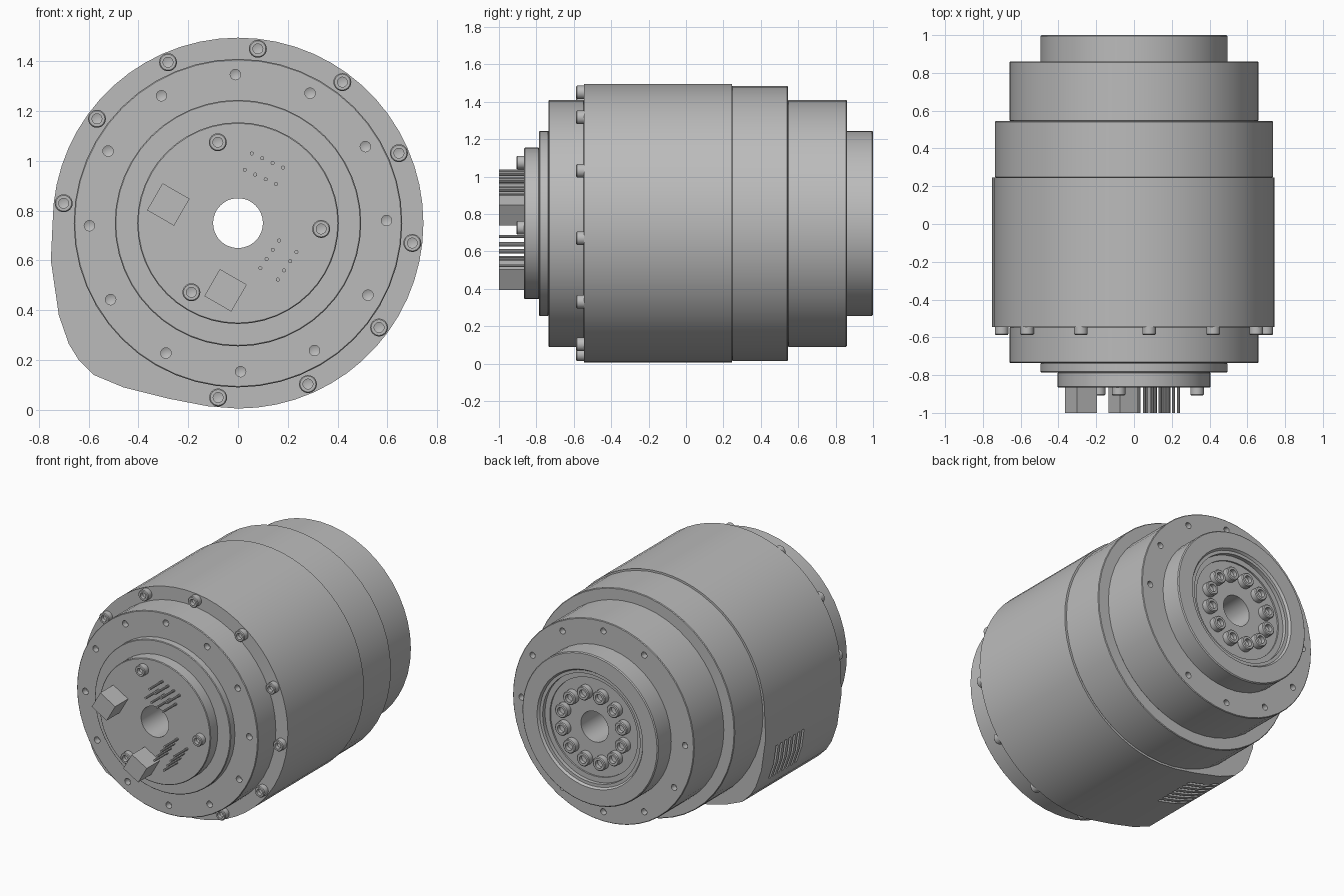
import bpy, bmesh
from math import sin, cos, pi, radians
from mathutils import Matrix, Vector

if "Cube" in bpy.data.objects:
    bpy.data.objects.remove(bpy.data.objects["Cube"])

AXIS_Z, BORE = 0.75, 0.1

grey = bpy.data.materials.new("machined_grey")
grey.use_nodes = True
grey.diffuse_color = (0.5, 0.5, 0.5, 1)
grey.node_tree.nodes["Principled BSDF"].inputs["Base Color"].default_value = (0.5, 0.5, 0.5, 1)


def finish(bm, name):
    bmesh.ops.recalc_face_normals(bm, faces=bm.faces)
    mesh = bpy.data.meshes.new(name)
    bm.to_mesh(mesh)
    bm.free()
    ob = bpy.data.objects.new(name, mesh)
    bpy.context.collection.objects.link(ob)
    mesh.materials.append(grey)
    return ob


def add_lathe(bm, profile, centre, seg, closed=False):
    """Spin (radius, y) points about a line parallel to y."""
    x, z = centre
    vs = [bm.verts.new((x + r, y, z)) for r, y in profile]
    pairs = list(zip(vs, vs[1:])) + ([(vs[-1], vs[0])] if closed else [])
    es = [bm.edges.new(p) for p in pairs]
    bmesh.ops.spin(bm, geom=vs + es, cent=(x, 0, z), axis=(0, 1, 0),
                   angle=2 * pi, steps=seg, use_merge=True)
    bmesh.ops.remove_doubles(bm, verts=bm.verts, dist=1e-5)


def lathe(name, profile, seg=48):
    bm = bmesh.new()
    add_lathe(bm, profile, (0, AXIS_Z), seg, True)
    return finish(bm, name)


def tube(name, r, y0, y1, c=0.004):
    return lathe(name, [(BORE, y0), (r - c, y0), (r, y0 + c), (r, y1 - c), (r - c, y1), (BORE, y1)])


def add_box(bm, centre, size, tilt):
    m = Matrix.Translation(centre) @ Matrix.Rotation(radians(tilt), 4, 'Y')
    bmesh.ops.create_cube(bm, size=1, matrix=m @ Matrix.Diagonal((*size, 1)))


def ring(radius, angles):
    return [(radius * cos(radians(a)), AXIS_Z + radius * sin(radians(a))) for a in angles]


def cut(ob, bm):
    """Subtract the bmesh from the object."""
    cutter = finish(bm, "cutter")
    cutter.hide_render = True
    mod = ob.modifiers.new("cut", 'BOOLEAN')
    mod.operation, mod.solver, mod.object = 'DIFFERENCE', 'EXACT', cutter
    bpy.context.view_layer.objects.active = ob
    bpy.ops.object.modifier_apply(modifier=mod.name)
    bpy.data.objects.remove(cutter)


def drill(ob, spots, r, face, inward):
    """Blind holes with conical bottoms."""
    bm = bmesh.new()
    for s in spots:
        add_lathe(bm, [(0, face - 0.02 * inward), (r, face - 0.02 * inward),
                       (r, face + 0.04 * inward), (0, face + 0.05 * inward)], s, 16)
    cut(ob, bm)


def screws(name, spots, r, base, out):
    """Socket heads standing on the plane y = base."""
    bm = bmesh.new()
    h = 0.042 * out
    for s in spots:
        add_lathe(bm, [(0, base), (r, base), (r, base + h * 0.88), (r * 0.88, base + h),
                       (r * 0.55, base + h), (r * 0.55, base + h * 0.4), (0, base + h * 0.25)], s, 24)
    return finish(bm, name)


# Housing: round, with one bulged lower corner
corner = [(-0.752, 0.6), (-0.72, 0.38), (-0.68, 0.265), (-0.64, 0.2), (-0.58, 0.14),
          (-0.46, 0.09), (-0.28, 0.045), (-0.12, 0.014)]
outline = ring(0.745, range(-90, 181, 6)) + corner
bm = bmesh.new()
front = bm.faces.new([bm.verts.new((x, -0.545, z)) for x, z in outline])
side = bmesh.ops.extrude_face_region(bm, geom=[front])
bmesh.ops.translate(bm, vec=(0, 0.79, 0),
                    verts=[v for v in side["geom"] if isinstance(v, bmesh.types.BMVert)])
housing = finish(bm, "housing")
bm = bmesh.new()
add_lathe(bm, [(0, -0.7), (BORE, -0.7), (BORE, 0.4), (0, 0.4)], (0, AXIS_Z), 48)
cut(housing, bm)

# Cooling slots on the side and underside of the bulge
bm = bmesh.new()
for i in range(7):
    y = -0.165 + 0.045 * i
    add_box(bm, (-0.715, y, 0.385), (0.07, 0.022, 0.24), -12)
    add_box(bm, (-0.45, y, 0.092), (0.25, 0.022, 0.07), 17)
cut(housing, bm)

# Stepped front
front_flange = tube("front_flange", 0.66, -0.735, -0.545)
drill(front_flange, ring(0.597, range(1, 361, 30)), 0.021, -0.735, 1)
tube("front_step", 0.495, -0.785, -0.735)
tube("control_board", 0.405, -0.865, -0.785)

# Stepped rear
tube("rear_drum", 0.735, 0.245, 0.545)
rear_flange = tube("rear_flange", 0.66, 0.545, 0.86)
drill(rear_flange, ring(0.595, [a for a in range(0, 360, 30) if a not in (150, 330)]), 0.02, 0.86, -1)
lathe("output_hub", [(BORE, 0.86), (0.495, 0.86), (0.495, 0.994), (0.489, 1), (0.385, 1),
                     (0.375, 0.985), (0.355, 0.985), (0.355, 0.96), (0.32, 0.96),
                     (0.32, 0.95), (BORE, 0.95)])

# Fasteners
screws("housing_screws", ring(0.705, [-96.5 + 30 * i for i in range(10)]), 0.036, -0.545, -1)
screws("board_screws", ring(0.335, (104, -4, 236)), 0.036, -0.865, -1)
screws("output_bolts", ring(0.225, range(15, 375, 30)), 0.045, 0.95, 1)

# Connector blocks
for name, x, z in (("upper_connector", -0.28, 0.825), ("lower_connector", -0.05, 0.48)):
    bm = bmesh.new()
    add_box(bm, (x, -0.93, z), (0.125, 0.14, 0.125), 30)
    finish(bm, name)

# Pin headers: two rows of four
bm = bmesh.new()
for start, step, row in (((0.055, 1.03), (0.042, -0.019), (-0.028, -0.066)),
                         ((0.165, 0.68), (-0.025, -0.037), (0.07, -0.046))):
    for i in range(4):
        for j in range(2):
            p = Vector(start) + i * Vector(step) + j * Vector(row)
            add_lathe(bm, [(0, -0.86), (0.008, -0.86), (0.008, -1), (0, -1)], p, 10)
finish(bm, "header_pins")

# Smooth the round walls, keep edges crisp
for ob in bpy.context.scene.objects:
    ob.select_set(ob.type == 'MESH')
bpy.ops.object.shade_smooth_by_angle(angle=radians(25))
